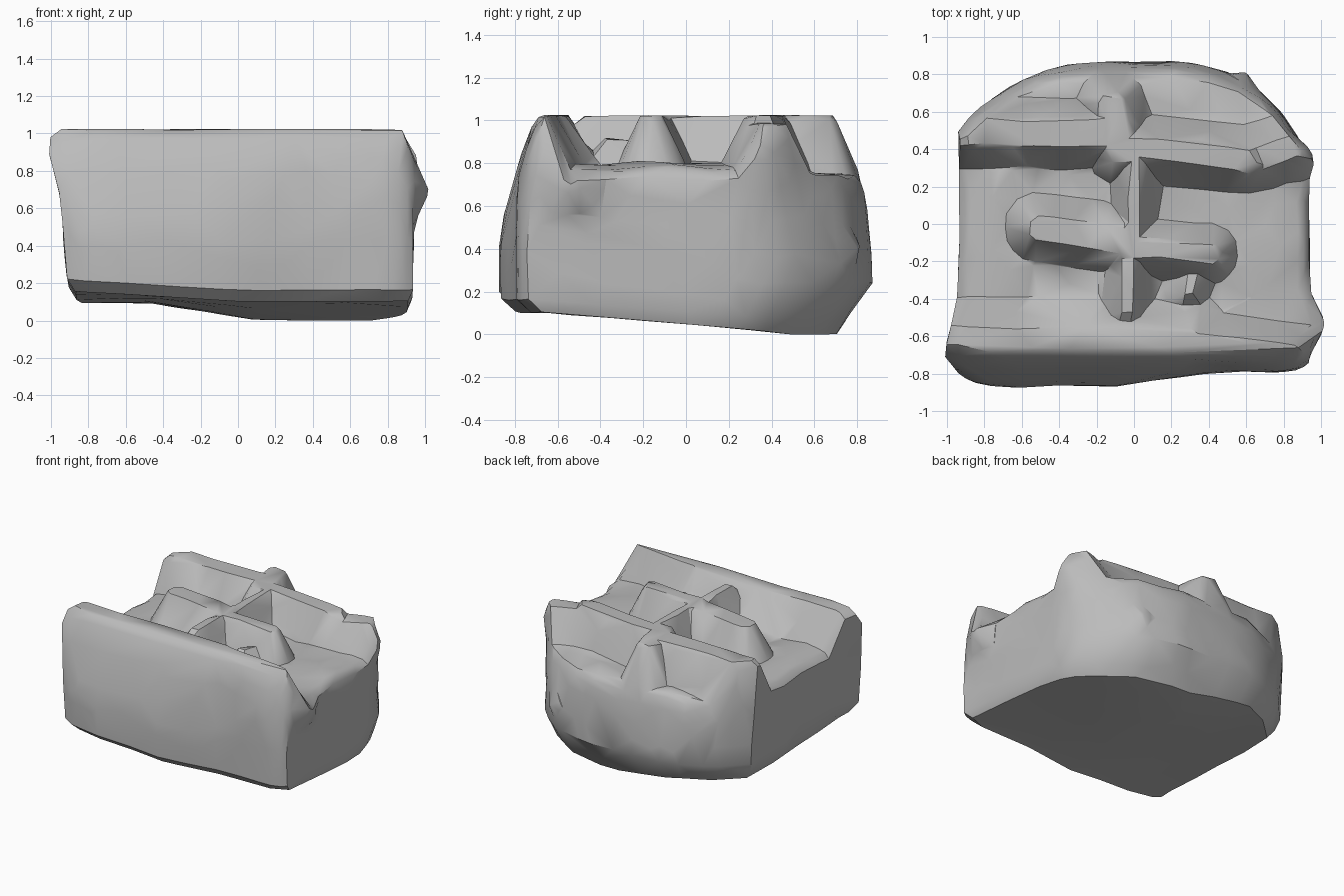
import bpy, bmesh, math
from mathutils import Vector, noise

cube = bpy.data.objects.get("Cube")
if cube:
    bpy.data.objects.remove(cube, do_unlink=True)

stone = bpy.data.materials.new("grey_stone")
stone.use_nodes = True
colour = (0.5, 0.5, 0.5, 1)
stone.diffuse_color = colour
bsdf = stone.node_tree.nodes["Principled BSDF"]
bsdf.inputs["Base Color"].default_value = colour
bsdf.inputs["Roughness"].default_value = 0.9

# raised ridges: start, end, half width of the crest, slope width, strength
RIDGES = [
    ((-1.0, -0.63), (0.3, -0.64), 0.08, 0.16, 1.0),     # front bar
    ((0.3, -0.64), (0.84, -0.72), 0.07, 0.12, 1.0),
    ((-0.93, 0.49), (-0.16, 0.48), 0.07, 0.12, 1.0),    # rear bar, one side
    ((0.02, 0.41), (0.6, 0.345), 0.06, 0.12, 1.0),      # rear bar, other side
    ((0.6, 0.345), (0.86, 0.42), 0.06, 0.12, 0.85),
    ((-0.5, -0.02), (-0.08, -0.08), 0.07, 0.12, 1.0),   # middle bar
    ((-0.05, -0.12), (0.4, -0.16), 0.05, 0.11, 1.0),
    ((0.36, -0.18), (0.28, -0.36), 0.02, 0.1, 0.5),     # spur on the middle bar
    ((0.02, 0.36), (-0.04, -0.46), 0.035, 0.1, 1.0),    # long spine
    ((-0.12, 0.63), (-0.07, 0.4), 0.07, 0.12, 1.0),     # spine end
]


def clamp(value):
    return max(0.0, min(1.0, value))


def lerp(a, b, t):
    return a + (b - a) * t


def bump(x, y, z, centre, size):
    return math.exp(-((Vector((x, y, z)) - Vector(centre)).length / size) ** 2)


def ridge_height(x, y):
    """Strongest ridge at a point, from 0 on the floor to 1 on a crest."""
    best = 0.0
    point = Vector((x, y))
    for start, end, half, slope, strength in RIDGES:
        a, b = Vector(start), Vector(end)
        along = clamp((point - a).dot(b - a) / (b - a).length_squared)
        distance = (point - a.lerp(b, along)).length
        best = max(best, strength * clamp(1 - (distance - half) / slope))
    return best


def top_height(x, y):
    floor = 0.8 - 0.05 * clamp((y - 0.45) / 0.15) - 0.03 * clamp((abs(x) - 0.75) / 0.2)
    floor += 0.03 * noise.noise(Vector((x * 4, y * 4, 0)))
    return lerp(floor, 1.03, ridge_height(x, y))


def bottom_height(x, y):
    front = 0.11 + 0.06 * max(0.0, -x)
    back = 0.01 + 0.09 * clamp((0.1 - x) / 0.6)
    return lerp(front, back, clamp((y + 0.7) / 1.3))


def shape(co):
    """Map a point of a 2-unit cube onto the carved block."""
    u, v, w = co
    t = (w + 1) / 2
    # rounded outline, softer at one rear corner
    x = 0.935 * u - 0.09 * clamp(u) ** 4 * clamp((v - 0.4) / 0.6) ** 3
    x *= 1 - 0.04 * (1 - t) ** 3 * clamp(-u)
    side = clamp(u * 2 + 0.2)
    back = 0.87 - 0.36 * abs(u) ** 3 - 0.06 * t ** 4
    front = -0.865 + 0.07 * side + (0.16 - 0.07 * side) * t ** 5 + 0.06 * abs(u) ** 14
    y = lerp(front, back, (v + 1) / 2)
    edge = clamp((max(abs(u), abs(v)) - 0.94) / 0.06)
    base = bottom_height(x, y)
    z = lerp(base, top_height(x, y) - 0.04 * edge ** 2, t)
    # chamfered lower edges, with a deeper undercut at the rear
    under = clamp(1 - z / 0.25)
    chamfer = clamp(1 - (z - base) / 0.06)
    if y > 0:
        y *= 1 - 0.2 * under
    else:
        y *= 1 - 0.08 * chamfer
    x *= 1 - 0.03 * chamfer - 0.06 * under * clamp(y * 2)
    # bulging corners and a knob on the rear wall
    x -= 0.07 * bump(x, y, z, (-0.95, -0.7, 0.95), 0.25) * clamp(-u)
    x += 0.08 * bump(x, y, z, (0.93, -0.55, 0.7), 0.13) * clamp(u)
    x += 0.05 * bump(x, y, z, (0.93, 0.37, 0.85), 0.13) * clamp(u)
    y += 0.05 * bump(x, y, z, (0.6, 0.76, 0.42), 0.07)
    # rough, weathered surface
    wobble = noise.noise_vector(Vector((x, y, z)) * 3.5) * 0.012
    return Vector((x, y, z)) + Vector((wobble.x, wobble.y, wobble.z * 0.4))


# carved stone block
bm = bmesh.new()
bmesh.ops.create_cube(bm, size=2)
bmesh.ops.subdivide_edges(bm, edges=bm.edges[:], cuts=59, use_grid_fill=True)
for vert in bm.verts:
    vert.co = shape(vert.co)
lowest = min(vert.co.z for vert in bm.verts)
bmesh.ops.translate(bm, verts=bm.verts[:], vec=(0, 0, -lowest))
bmesh.ops.recalc_face_normals(bm, faces=bm.faces[:])
mesh = bpy.data.meshes.new("carved_stone_block")
bm.to_mesh(mesh)
bm.free()
mesh.materials.append(stone)
block = bpy.data.objects.new("carved_stone_block", mesh)
bpy.context.collection.objects.link(block)

# reduce to coarse chiselled facets
bpy.ops.object.select_all(action="DESELECT")
block.select_set(True)
bpy.context.view_layer.objects.active = block
facets = block.modifiers.new("chiselled_facets", "DECIMATE")
facets.ratio = 0.025
bpy.ops.object.modifier_apply(modifier=facets.name)
bpy.ops.object.shade_smooth_by_angle(angle=math.radians(35))
